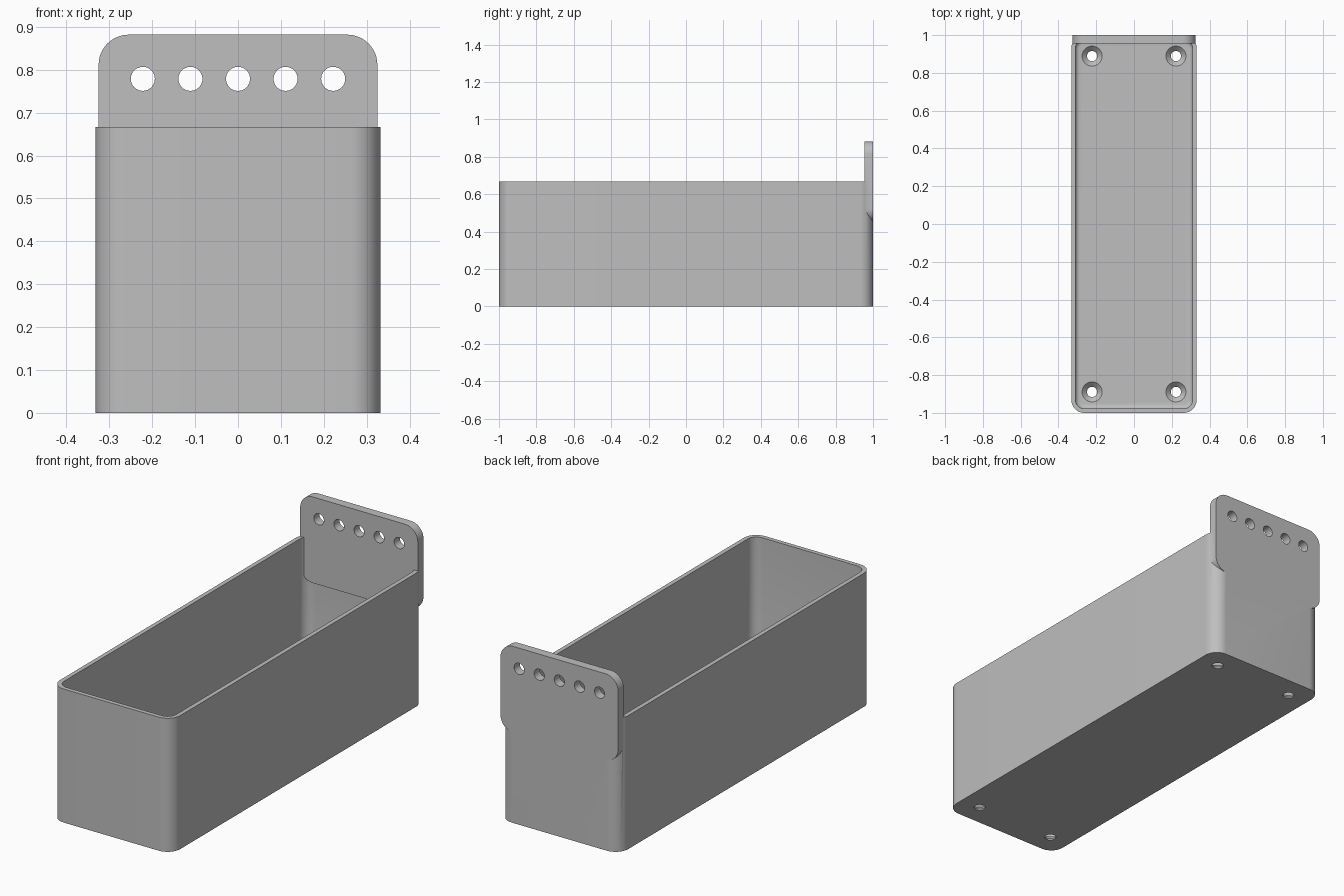
import bpy, bmesh, math
from mathutils import Matrix

cube = bpy.data.objects.get("Cube")
if cube:
    bpy.data.objects.remove(cube, do_unlink=True)

grey = bpy.data.materials.new("plain grey")
grey.use_nodes = True
colour = (0.52, 0.52, 0.52, 1)
grey.diffuse_color = colour
grey.node_tree.nodes["Principled BSDF"].inputs["Base Color"].default_value = colour

W, L, H = 0.332, 1.0, 0.667      # half width, half length, height
WALL, FLOOR = 0.022, 0.033
CORNER = 0.07


def finish(name, bm):
    bmesh.ops.recalc_face_normals(bm, faces=bm.faces)
    mesh = bpy.data.meshes.new(name)
    bm.to_mesh(mesh)
    bm.free()
    mesh.materials.append(grey)
    ob = bpy.data.objects.new(name, mesh)
    bpy.context.collection.objects.link(ob)
    return ob


def rounded_prism(name, hx, hy, z0, z1, radius, floor_fillet=0, matrix=None):
    """Prism with a rounded rectangle outline, optionally filleted at its bottom."""
    bm = bmesh.new()
    outline = []
    steps = 12
    for quarter, (sx, sy) in enumerate([(1, 1), (-1, 1), (-1, -1), (1, -1)]):
        for i in range(steps + 1):
            a = math.pi / 2 * (quarter + i / steps)
            outline.append(bm.verts.new((sx * (hx - radius) + radius * math.cos(a),
                                         sy * (hy - radius) + radius * math.sin(a), z0)))
    base = bm.faces.new(outline)
    top = bmesh.ops.extrude_face_region(bm, geom=[base])["geom"]
    for v in top:
        if isinstance(v, bmesh.types.BMVert):
            v.co.z = z1
    if floor_fillet:
        edges = [e for e in bm.edges if all(abs(v.co.z - z0) < 1e-5 for v in e.verts)]
        bmesh.ops.bevel(bm, geom=edges, offset=floor_fillet, segments=5,
                        profile=0.5, affect='EDGES')
    if matrix:
        bm.transform(matrix)
    return finish(name, bm)


def cone(name, r1, r2, depth, matrix):
    bm = bmesh.new()
    bmesh.ops.create_cone(bm, cap_ends=True, segments=40, radius1=r1, radius2=r2,
                          depth=depth, matrix=matrix)
    return finish(name, bm)


def combine(target, tool, operation):
    mod = target.modifiers.new("combine", 'BOOLEAN')
    mod.object, mod.operation, mod.solver = tool, operation, 'EXACT'
    bpy.context.view_layer.objects.active = target
    bpy.ops.object.modifier_apply(modifier=mod.name)
    bpy.data.objects.remove(tool, do_unlink=True)


# Open tray with a filleted floor
tray = rounded_prism("storage_tray", W, L, 0, H, CORNER)
cavity = rounded_prism("cavity", W - WALL, L - WALL, FLOOR, H + 0.2,
                       CORNER - WALL, floor_fillet=0.022)
combine(tray, cavity, 'DIFFERENCE')

# Upright mounting plate at the back, centred on the rim
upright = Matrix.Translation((0, 0, H)) @ Matrix.Rotation(math.pi / 2, 4, 'X')
plate = rounded_prism("mounting_plate", 0.325, 0.215, -L, -L + 0.045, 0.07, matrix=upright)

# Row of hanging holes in the plate
for i in range(-2, 3):
    place = Matrix.Translation((i * 0.111, L, 0.779)) @ Matrix.Rotation(math.pi / 2, 4, 'X')
    combine(plate, cone("hanging_hole", 0.028, 0.028, 0.2, place), 'DIFFERENCE')
combine(tray, plate, 'UNION')

# Countersunk screw holes through the floor
for x in (-0.222, 0.222):
    for y in (-0.889, 0.889):
        combine(tray, cone("screw_hole", 0.027, 0.027, 0.15,
                           Matrix.Translation((x, y, 0))), 'DIFFERENCE')
        combine(tray, cone("countersink", 0.025, 0.057, 0.032,
                           Matrix.Translation((x, y, FLOOR - 0.012))), 'DIFFERENCE')

bpy.ops.object.select_all(action='DESELECT')
tray.select_set(True)
bpy.context.view_layer.objects.active = tray
bpy.ops.object.shade_smooth_by_angle(angle=math.radians(30))
